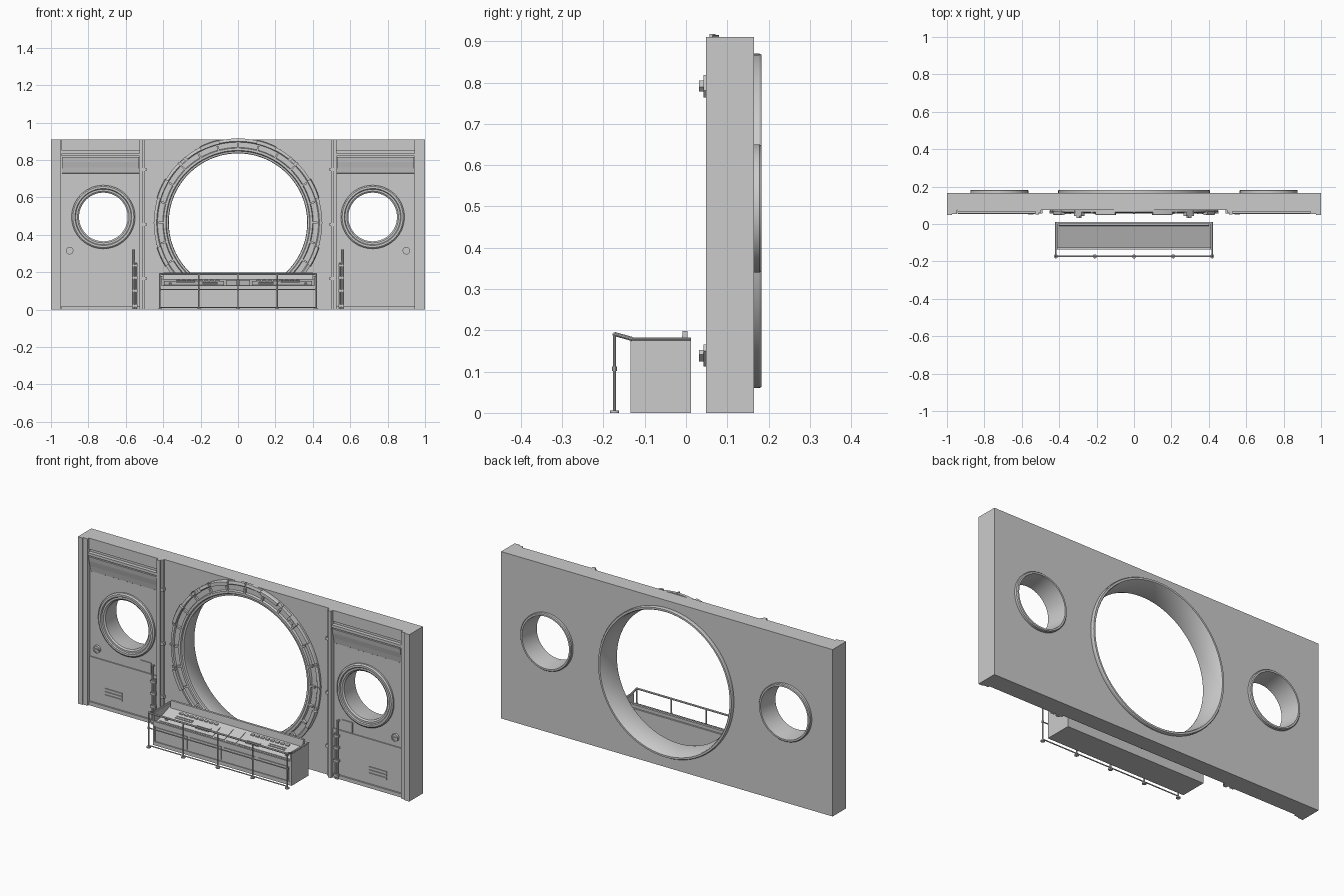
import bpy, bmesh
from math import sin, cos, pi, radians
from mathutils import Vector, Matrix

if "Cube" in bpy.data.objects:
    bpy.data.objects.remove(bpy.data.objects["Cube"], do_unlink=True)

grey = bpy.data.materials.new("plain grey")
grey.use_nodes = True
grey.diffuse_color = (0.6, 0.6, 0.6, 1)
grey.node_tree.nodes["Principled BSDF"].inputs["Base Color"].default_value = (0.6, 0.6, 0.6, 1)

FRONT, BACK, TOP = 0.075, 0.165, 0.91
RING_Z, PORT_X, PORT_Z = 0.465, 0.72, 0.495


class Part:
    """Collects simple solids into one named object."""

    def __init__(self, name):
        self.name, self.bm = name, bmesh.new()

    def box(self, x0, x1, y0, y1, z0, z1, turn=None):
        m = Matrix.Translation(((x0 + x1) / 2, (y0 + y1) / 2, (z0 + z1) / 2))
        m = m @ Matrix.Diagonal((x1 - x0, y1 - y0, z1 - z0, 1))
        bmesh.ops.create_cube(self.bm, size=1, matrix=turn @ m if turn else m)

    def rod(self, p, q, r, sides=10):
        p, q = Vector(p), Vector(q)
        d = q - p
        m = Matrix.Translation((p + q) / 2) @ d.to_track_quat("Z", "Y").to_matrix().to_4x4()
        bmesh.ops.create_cone(self.bm, cap_ends=True, segments=sides, radius1=r,
                              radius2=r, depth=d.length, matrix=m)

    def prism(self, pts, x0, x1):
        a, b = ([self.bm.verts.new((x, y, z)) for y, z in pts] for x in (x0, x1))
        self.bm.faces.new(a)
        self.bm.faces.new(b[::-1])
        for i in range(len(pts)):
            j = (i + 1) % len(pts)
            self.bm.faces.new((a[i], b[i], b[j], a[j]))

    def lathe(self, pts, cx, cz, a0=0, a1=360, steps=96):
        """Turns a closed (radius, y) profile about an axis along y."""
        full = a1 - a0 == 360
        rings = []
        for k in range(steps if full else steps + 1):
            a = radians(a0 + (a1 - a0) * k / steps)
            rings.append([self.bm.verts.new((cx + r * cos(a), y, cz + r * sin(a))) for r, y in pts])
        n = len(pts)
        for k in range(steps):
            u, v = rings[k], rings[(k + 1) % len(rings)]
            for i in range(n):
                j = (i + 1) % n
                self.bm.faces.new((u[i], u[j], v[j], v[i]))
        if not full:
            self.bm.faces.new(rings[0])
            self.bm.faces.new(rings[-1][::-1])

    def finish(self, mirror=False, smooth=False):
        bmesh.ops.recalc_face_normals(self.bm, faces=self.bm.faces)
        mesh = bpy.data.meshes.new(self.name)
        self.bm.to_mesh(mesh)
        self.bm.free()
        mesh.materials.append(grey)
        ob = bpy.data.objects.new(self.name, mesh)
        bpy.context.collection.objects.link(ob)
        bpy.ops.object.select_all(action="DESELECT")
        ob.select_set(True)
        bpy.context.view_layer.objects.active = ob
        if smooth:
            bpy.ops.object.shade_smooth_by_angle(angle=radians(30))
        if mirror:
            ob.modifiers.new("Mirror", "MIRROR").use_axis = (True, False, False)
        return ob


# Wall slab with one large and two small round openings
part = Part("wall")
part.box(-1, 1, FRONT, BACK, 0, TOP)
wall = part.finish()
part = Part("opening_cutter")
for x, z, r in ((0, RING_Z, 0.398), (PORT_X, PORT_Z, 0.15), (-PORT_X, PORT_Z, 0.15)):
    part.rod((x, 0, z), (x, 0.3, z), r, 96)
cutter = part.finish()
cutter.hide_render = True
cut = wall.modifiers.new("Openings", "BOOLEAN")
cut.operation, cut.solver, cut.object = "DIFFERENCE", "EXACT", cutter
bpy.context.view_layer.objects.active = wall
bpy.ops.object.modifier_apply(modifier="Openings")
bpy.data.objects.remove(cutter, do_unlink=True)

# Main ring, running through the wall to the rear flange
part = Part("main_ring")
part.lathe([(0.45, 0.08), (0.45, 0.064), (0.435, 0.06), (0.43, 0.066), (0.402, 0.066),
            (0.398, 0.055), (0.386, 0.055), (0.382, 0.062), (0.372, 0.064), (0.37, 0.075),
            (0.388, 0.178), (0.392, 0.183), (0.402, 0.183), (0.405, 0.178), (0.405, 0.16),
            (0.39, 0.16), (0.39, 0.08)], 0, RING_Z)
part.finish(smooth=True)

# Ring lugs, raised rim segments and clamps
part = Part("ring_lugs")
for k in range(24):
    turn = Matrix.Translation((0, 0, RING_Z)) @ Matrix.Rotation(k * pi / 12, 4, "Y")
    part.box(-0.005, 0.005, 0.054, 0.07, 0.392, 0.424, turn)
    part.box(-0.004, 0.004, 0.057, 0.072, 0.436, 0.453, turn)
part.finish()
part = Part("ring_segments")
for mid in (24, 70, 110, 156, 204, 250, 290, 336):
    part.lathe([(0.432, 0.07), (0.432, 0.048), (0.45, 0.048), (0.454, 0.054), (0.454, 0.07)],
               0, RING_Z, mid - 7, mid + 7, 8)
part.finish(smooth=True)
part = Part("ring_clamps")
for angle in (42, 138, 222, 318):
    turn = Matrix.Translation((0, 0, RING_Z)) @ Matrix.Rotation(radians(angle), 4, "Y")
    part.box(-0.028, 0.028, 0.042, 0.07, 0.428, 0.45, turn)
    part.box(-0.012, 0.012, 0.032, 0.05, 0.432, 0.447, turn)
part.finish()

# Porthole rings
part = Part("porthole_ring")
part.lathe([(0.17, 0.08), (0.17, 0.066), (0.163, 0.06), (0.152, 0.06), (0.148, 0.066),
            (0.138, 0.066), (0.13, 0.072), (0.13, 0.085), (0.142, 0.183), (0.151, 0.183),
            (0.155, 0.178), (0.155, 0.16), (0.146, 0.16), (0.146, 0.08)], PORT_X, PORT_Z, steps=64)
part.finish(mirror=True, smooth=True)

# Outer and inner pillars
part = Part("wall_pillars")
part.box(0.972, 1, 0.048, 0.08, 0, TOP)
part.box(0.945, 0.972, 0.054, 0.08, 0, TOP)
part.box(0.507, 0.526, 0.05, 0.08, 0, TOP)
part.box(0.497, 0.507, 0.062, 0.08, 0, TOP)
for z in (0.165, 0.455, 0.75):
    part.box(0.49, 0.51, 0.056, 0.075, z - 0.008, z + 0.008)
part.finish(mirror=True)

# Curved cover and ledge over each porthole
part = Part("upper_cover")
part.prism([(0.08, 0.725), (0.072, 0.73), (0.066, 0.76), (0.058, 0.79), (0.054, 0.815), (0.08, 0.815)],
           0.53, 0.94)
part.box(0.526, 0.945, 0.055, 0.08, 0.82, 0.835)
part.box(0.526, 0.945, 0.066, 0.08, 0.85, TOP)
part.finish(mirror=True)

# Lower panel with slatted vent
part = Part("lower_panel")
part.box(0.526, 0.945, 0.069, 0.08, 0.022, 0.265)
part.box(0.526, 0.945, 0.064, 0.08, 0, 0.02)
for z in (0.075, 0.092, 0.109):
    part.box(0.745, 0.85, 0.064, 0.07, z - 0.004, z + 0.007)
part.finish(mirror=True)
part = Part("small_hatch")
part.box(0.575, 0.64, 0.07, 0.08, 0.27, 0.325)
part.finish(mirror=True)

# Round valve
part = Part("round_valve")
part.lathe([(0.014, 0.078), (0.014, 0.062), (0.02, 0.062), (0.02, 0.078)], 0.9, 0.315, steps=24)
part.rod((0.9, 0.066, 0.315), (0.9, 0.08, 0.315), 0.015, 24)
part.box(0.886, 0.914, 0.061, 0.068, 0.312, 0.318)
part.finish(mirror=True, smooth=True)

# Pipes beside the inner pillars
part = Part("wall_pipes")
for x, top in ((0.546, 0.25), (0.559, 0.32)):
    part.rod((x, 0.06, 0), (x, 0.06, top), 0.005)
    part.rod((x, 0.06, top - 0.004), (x, 0.08, top - 0.004), 0.005)
for z in (0.02, 0.1, 0.17, 0.235):
    part.box(0.538, 0.567, 0.052, 0.075, z - 0.006, z + 0.006)
part.finish(mirror=True, smooth=True)


# Console body with sloped top between end panels
def slope(y):
    return 0.12 + (y + 0.13) * 0.34


part = Part("console_body")
part.prism([(-0.13, 0), (-0.13, 0.12), (0, slope(0)), (0, 0.18), (0.012, 0.18), (0.012, 0)], -0.408, 0.408)
part.box(-0.408, 0.408, -0.135, -0.125, 0.105, 0.13)
part.box(-0.408, 0.408, -0.135, -0.125, 0, 0.02)
part.prism([(-0.012, 0.16), (-0.008, 0.198), (0.004, 0.198), (0.002, 0.16)], -0.4, 0.4)
part.finish()
part = Part("console_ends")
part.box(0.408, 0.418, -0.135, 0.012, 0, 0.18)
part.finish(mirror=True)


# Control plates, keys and slots on the slope
def plate(part, x0, x1, y0, y1, h):
    part.prism([(y0, slope(y0)), (y0, slope(y0) + h), (y1, slope(y1) + h), (y1, slope(y1))], x0, x1)


part = Part("console_controls")
plate(part, 0.075, 0.395, -0.112, -0.045, 0.004)
plate(part, 0.005, 0.065, -0.112, -0.03, 0.003)
for y in (-0.095, -0.08):
    plate(part, 0.11, 0.19, y, y + 0.008, 0.008)
for k in range(8):
    plate(part, 0.1 + k * 0.03, 0.12 + k * 0.03, -0.035, -0.025, 0.006)
for y in (-0.07, -0.058):
    plate(part, 0.23, 0.33, y, y + 0.005, 0.008)
plate(part, 0.355, 0.37, -0.1, -0.085, 0.01)
part.finish(mirror=True)

# Front panels of the console
part = Part("console_front_panels")
for x in (0.01, 0.215):
    part.box(x, x + 0.185, -0.134, -0.128, 0.028, 0.098)
part.finish(mirror=True)

# Guard rail in front of the console
part = Part("guard_rail")
RAIL_Y, END = -0.173, 0.418
for k in range(-2, 3):
    x = k * END / 2
    part.rod((x, RAIL_Y, 0), (x, RAIL_Y, 0.19), 0.004)
    part.rod((x, RAIL_Y, 0), (x, RAIL_Y, 0.006), 0.011, 16)
    part.rod((x, RAIL_Y, 0.102), (x, RAIL_Y, 0.112), 0.006)
for z, r in ((0.19, 0.005), (0.107, 0.003), (0.012, 0.003)):
    part.rod((-END, RAIL_Y, z), (END, RAIL_Y, z), r)
for x in (-END, END):
    part.rod((x, RAIL_Y, 0.191), (x, -0.13, 0.179), 0.005)
    part.rod((x, -0.13, 0.179), (x, 0.012, 0.179), 0.004)
part.finish(smooth=True)
